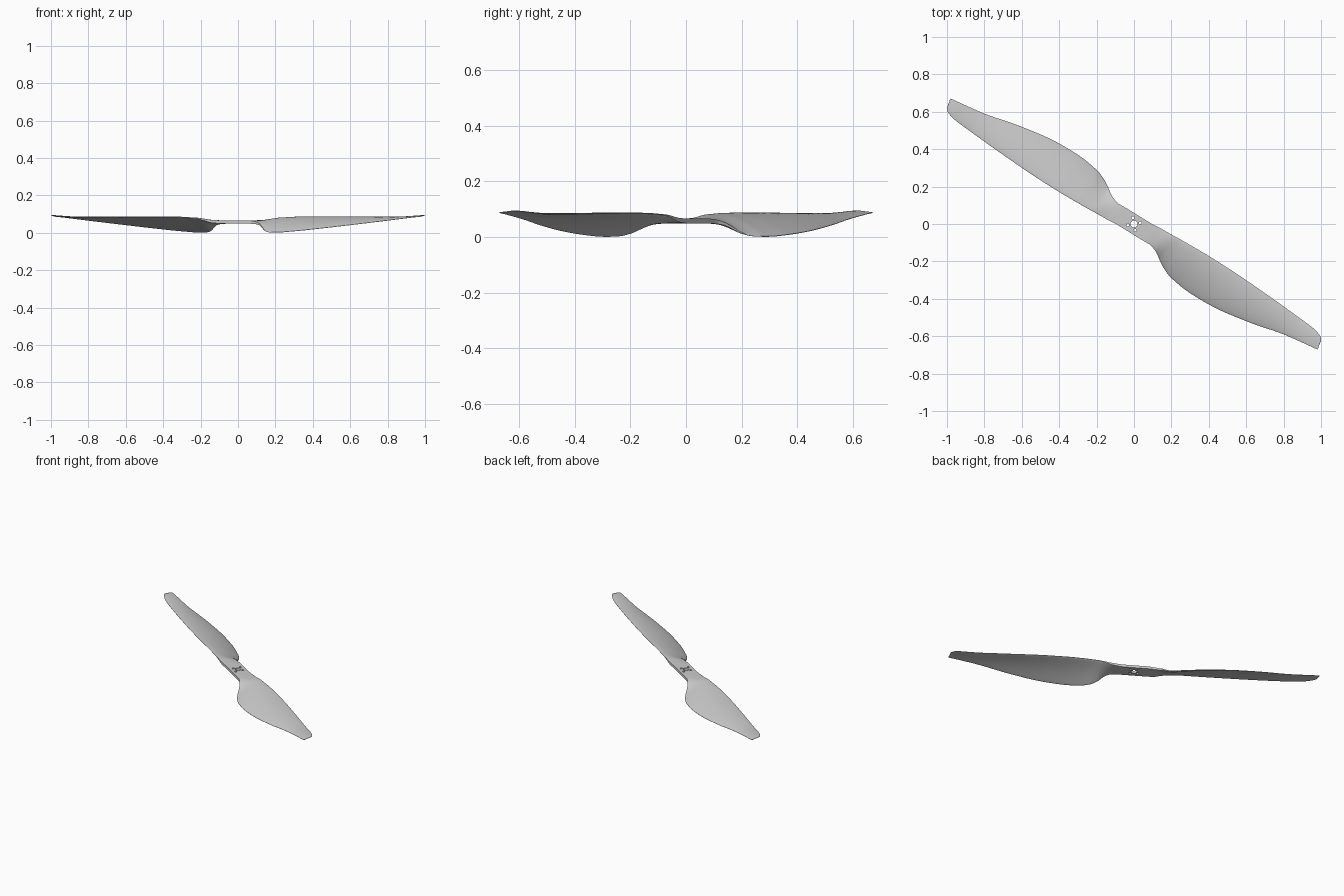
import bpy, bmesh, math
from mathutils import Matrix, Vector

cube = bpy.data.objects.get("Cube")
if cube:
    bpy.data.objects.remove(cube, do_unlink=True)

grey = bpy.data.materials.new("light_grey_plastic")
grey.use_nodes = True
grey.diffuse_color = (0.6, 0.6, 0.6, 1)
grey.node_tree.nodes["Principled BSDF"].inputs["Base Color"].default_value = (0.6, 0.6, 0.6, 1)

# Blade stations: span, high edge, low edge, high z, low z, thickness, edge bluntness, camber
STATIONS = [
    (0.07, 0.052, -0.049, 0.058, 0.058, 0.017, 1.0, 0.0),
    (0.13, 0.058, -0.046, 0.061, 0.055, 0.017, 0.9, 0.0),
    (0.17, 0.060, -0.057, 0.068, 0.047, 0.017, 0.6, 0.01),
    (0.20, 0.062, -0.073, 0.074, 0.031, 0.017, 0.4, 0.03),
    (0.226, 0.064, -0.091, 0.078, 0.015, 0.017, 0.25, 0.04),
    (0.27, 0.067, -0.115, 0.081, 0.004, 0.016, 0.15, 0.05),
    (0.326, 0.070, -0.134, 0.084, 0.002, 0.016, 0.12, 0.05),
    (0.453, 0.075, -0.147, 0.086, 0.009, 0.015, 0.12, 0.05),
    (0.57, 0.076, -0.143, 0.086, 0.019, 0.014, 0.12, 0.05),
    (0.787, 0.071, -0.109, 0.084, 0.042, 0.012, 0.12, 0.05),
    (0.993, 0.062, -0.059, 0.083, 0.066, 0.009, 0.15, 0.04),
    (1.097, 0.056, -0.042, 0.088, 0.078, 0.007, 0.2, 0.03),
    (1.152, 0.044, -0.034, 0.093, 0.084, 0.005, 0.3, 0.02),
    (1.177, 0.025, -0.030, 0.094, 0.086, 0.004, 0.4, 0.01),
    (1.187, -0.018, -0.028, 0.089, 0.088, 0.003, 0.5, 0.0),
]
STEPS, CHORD = 4, 16


def smooth_stations(rows):
    """Cubic interpolation between stations, with slopes limited to avoid overshoot."""
    def slope(i, k):
        if i in (0, len(rows) - 1):
            return 0.0
        a, b, c = rows[i - 1], rows[i], rows[i + 1]
        left, right = (b[k] - a[k]) / (b[0] - a[0]), (c[k] - b[k]) / (c[0] - b[0])
        return 0.0 if left * right <= 0 else 2 * left * right / (left + right)
    out = []
    for i in range(len(rows) - 1):
        a, b = rows[i], rows[i + 1]
        h = b[0] - a[0]
        for j in range(STEPS):
            t = j / STEPS
            row = [a[0] + h * t]
            for k in range(1, len(a)):
                row.append((2*t**3 - 3*t*t + 1) * a[k] + (t**3 - 2*t*t + t) * h * slope(i, k)
                           + (3*t*t - 2*t**3) * b[k] + (t**3 - t*t) * h * slope(i + 1, k))
            out.append(row)
    return out + [rows[-1]]


def section(row):
    """Closed airfoil outline: over the top from low to high edge, back underneath."""
    s, hi, lo, z_hi, z_lo, thick, blunt, camber = row
    top, bottom = [], []
    for i in range(CHORD + 1):
        u = (1 - math.cos(math.pi * i / CHORD)) / 2
        arch = 4 * u * (1 - u)
        half = thick / 2 * (blunt + (1 - blunt) * math.sqrt(max(arch, 0)))
        z = z_lo + (z_hi - z_lo) * u + camber * (hi - lo) * arch
        t = lo + (hi - lo) * u
        top.append(Vector((s, t, z + half)))
        bottom.append(Vector((s, t, z - half)))
    return top, bottom


# Both blades and the hub as one continuous loft
rows = smooth_stations(STATIONS)
half_turn = Matrix.Rotation(math.pi, 3, 'Z')
rings = []
for row in reversed(rows):
    top, bottom = section(row)
    rings.append([half_turn @ p for p in reversed(top)] + [half_turn @ p for p in bottom])
for row in rows:
    top, bottom = section(row)
    rings.append(top + bottom[::-1])

bm = bmesh.new()
loops = [[bm.verts.new(p) for p in ring] for ring in rings]
n = len(loops[0])
for a, b in zip(loops, loops[1:]):
    for i in range(n):
        bm.faces.new((a[i], a[(i + 1) % n], b[(i + 1) % n], b[i]))
bm.faces.new(loops[0])
bm.faces.new(loops[-1][::-1])
bmesh.ops.recalc_face_normals(bm, faces=bm.faces)
bmesh.ops.rotate(bm, verts=bm.verts, cent=(0, 0, 0), matrix=Matrix.Rotation(math.radians(-33), 3, 'Z'))
mesh = bpy.data.meshes.new("propeller")
bm.to_mesh(mesh)
bm.free()
mesh.materials.append(grey)
propeller = bpy.data.objects.new("propeller", mesh)
bpy.context.collection.objects.link(propeller)

# Shaft hole and four small mounting holes
cut = bmesh.new()
holes = [(0, 0, 0.019)]
for k in range(4):
    angle = math.radians(10 + 90 * k)
    holes.append((0.034 * math.cos(angle), 0.034 * math.sin(angle), 0.008))
for x, y, r in holes:
    bmesh.ops.create_cone(cut, cap_ends=True, segments=24, radius1=r, radius2=r, depth=0.1,
                          matrix=Matrix.Translation((x, y, 0.058)))
cut_mesh = bpy.data.meshes.new("hole_cutter")
cut.to_mesh(cut_mesh)
cut.free()
cut_mesh.materials.append(grey)
cutter = bpy.data.objects.new("hole_cutter", cut_mesh)
cutter.hide_render = True
bpy.context.collection.objects.link(cutter)

mod = propeller.modifiers.new("holes", 'BOOLEAN')
mod.operation, mod.solver, mod.object = 'DIFFERENCE', 'EXACT', cutter
bpy.context.view_layer.objects.active = propeller
propeller.select_set(True)
bpy.ops.object.modifier_apply(modifier=mod.name)
bpy.data.objects.remove(cutter, do_unlink=True)
bpy.ops.object.select_all(action='DESELECT')
propeller.select_set(True)
bpy.ops.object.shade_smooth_by_angle(angle=math.radians(35))
